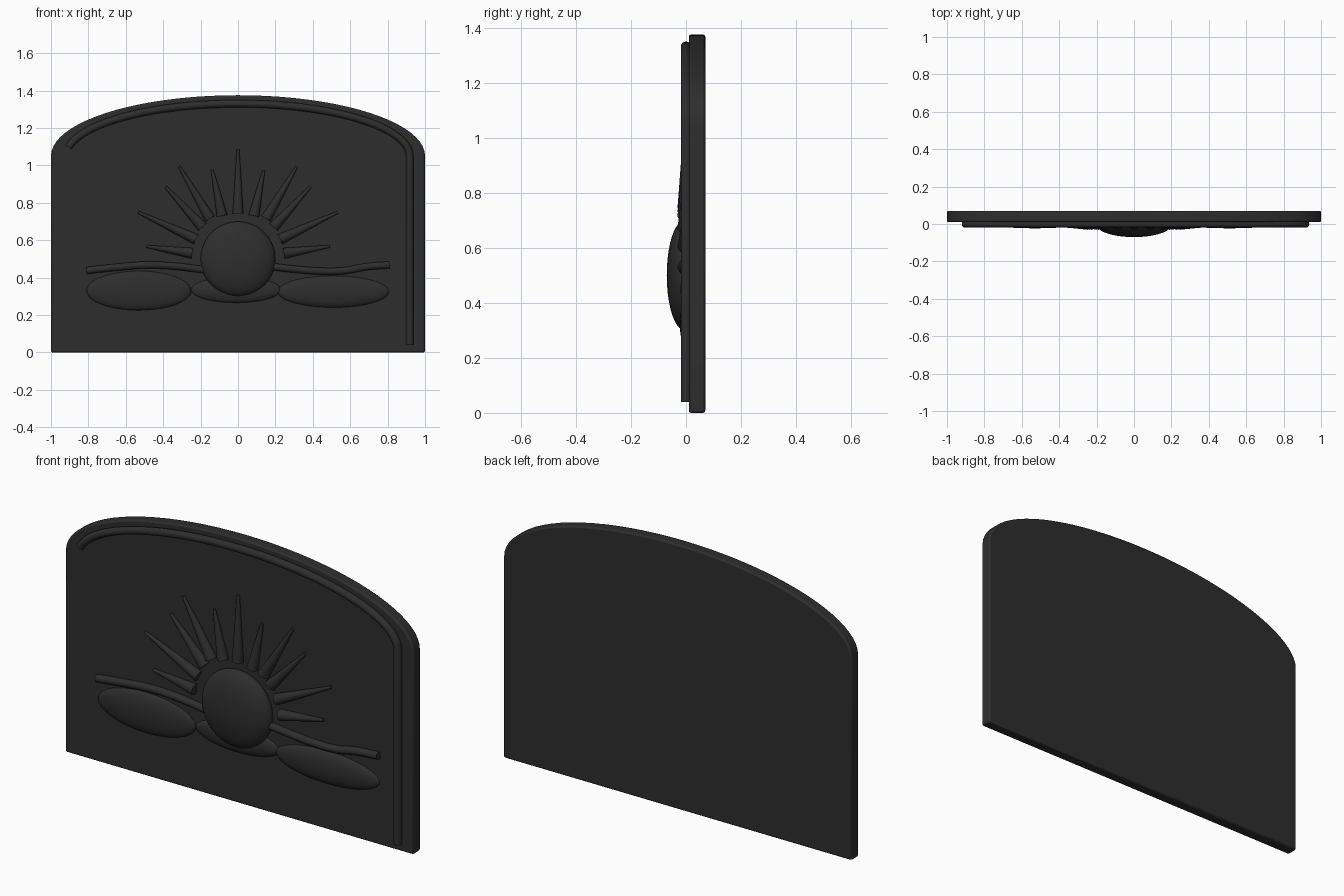
import bpy
import bmesh
from math import sin, cos, pi
from mathutils import Vector

cube = bpy.data.objects.get("Cube")
if cube:
    bpy.data.objects.remove(cube, do_unlink=True)

charcoal = bpy.data.materials.new("charcoal")
charcoal.use_nodes = True
colour = (0.027, 0.027, 0.027, 1)
charcoal.diffuse_color = colour
charcoal.node_tree.nodes["Principled BSDF"].inputs["Base Color"].default_value = colour


def finish(obj, name, angle=0.7):
    obj.name = name
    obj.data.materials.clear()
    obj.data.materials.append(charcoal)
    bpy.ops.object.select_all(action="DESELECT")
    obj.select_set(True)
    bpy.context.view_layer.objects.active = obj
    bpy.ops.object.shade_smooth_by_angle(angle=angle)
    return obj


def arch(a, b, base, start, end, steps):
    """Points on an elliptical arch, as (x, z)."""
    return [(a * cos(t), base + b * sin(t))
            for t in (start + (end - start) * i / steps for i in range(steps + 1))]


def tube(name, points, radius, y, smooth=False):
    curve = bpy.data.curves.new(name, "CURVE")
    curve.dimensions = "3D"
    curve.bevel_depth = radius
    curve.bevel_resolution = 3
    curve.use_fill_caps = True
    if smooth:
        spline = curve.splines.new("BEZIER")
        spline.bezier_points.add(len(points) - 1)
        for p, (x, z) in zip(spline.bezier_points, points):
            p.co = (x, y, z)
            p.handle_left_type = p.handle_right_type = "AUTO"
        spline.resolution_u = 6
    else:
        spline = curve.splines.new("POLY")
        spline.points.add(len(points) - 1)
        for p, (x, z) in zip(spline.points, points):
            p.co = (x, y, z, 1)
    obj = bpy.data.objects.new(name, curve)
    bpy.context.collection.objects.link(obj)
    bpy.ops.object.select_all(action="DESELECT")
    obj.select_set(True)
    bpy.context.view_layer.objects.active = obj
    bpy.ops.object.convert(target="MESH")
    return finish(bpy.context.object, name)


def ellipsoid(name, centre, size):
    bpy.ops.mesh.primitive_uv_sphere_add(segments=40, ring_count=20, location=centre)
    obj = bpy.context.object
    obj.scale = size
    bpy.ops.object.transform_apply(location=False, rotation=False, scale=True)
    return finish(obj, name, 1.2)


def ray(name, base, tip):
    a, b = Vector((base[0], -0.002, base[1])), Vector((tip[0], 0.002, tip[1]))
    bpy.ops.mesh.primitive_cone_add(vertices=16, radius1=0.029, radius2=0.007,
                                    depth=(b - a).length, location=(a + b) / 2)
    obj = bpy.context.object
    obj.rotation_euler = (b - a).to_track_quat("Z", "Y").to_euler()
    return finish(obj, name)


# Arched slab
bm = bmesh.new()
outline = [(-1, 0), (1, 0)] + arch(1, 0.325, 1.05, 0, pi, 40)
face = bm.faces.new([bm.verts.new((x, 0.01, z)) for x, z in outline])
extruded = bmesh.ops.extrude_face_region(bm, geom=[face])
moved = [v for v in extruded["geom"] if isinstance(v, bmesh.types.BMVert)]
bmesh.ops.translate(bm, verts=moved, vec=(0, 0.06, 0))
bmesh.ops.recalc_face_normals(bm, faces=bm.faces)
mesh = bpy.data.meshes.new("arched_slab")
bm.to_mesh(mesh)
bm.free()
slab = bpy.data.objects.new("arched_slab", mesh)
bpy.context.collection.objects.link(slab)
bevel = slab.modifiers.new("soft_edges", "BEVEL")
bevel.width = 0.008
bevel.segments = 2
finish(slab, "arched_slab")

# Raised border: up the model's left side and over the arch
tube("border", [(0.918, 0.04)] + arch(0.918, 0.28, 1.05, 0, pi - 0.17, 40), 0.02, 0)

# Sun and its rays
ellipsoid("sun", (0, -0.005, 0.5), (0.2, 0.065, 0.2))
ray("ray_centre", (0, 0.743), (0, 1.087))
rays = [((0.085, 0.73), (0.138, 0.975)),
        ((0.15, 0.715), (0.315, 0.995)),
        ((0.19, 0.67), (0.387, 0.885)),
        ((0.225, 0.605), (0.535, 0.75)),
        ((0.245, 0.53), (0.49, 0.567))]
for i, (base, tip) in enumerate(rays, 1):
    for side, s in (("left", 1), ("right", -1)):
        ray(f"ray_{side}_{i}", (s * base[0], base[1]), (s * tip[0], tip[1]))

# Wavy horizon on both sides of the sun
tube("horizon_right", [(-0.81, 0.438), (-0.65, 0.455), (-0.5, 0.467),
                       (-0.35, 0.462), (-0.17, 0.44)], 0.02, 0, True)
tube("horizon_left", [(0.17, 0.46), (0.3, 0.445), (0.45, 0.434),
                      (0.57, 0.437), (0.68, 0.457), (0.81, 0.468)], 0.02, 0, True)

# Low mounds below the horizon
ellipsoid("mound_right", (-0.53, 0.01, 0.33), (0.28, 0.033, 0.105))
ellipsoid("mound_middle", (-0.01, 0.01, 0.335), (0.24, 0.028, 0.07))
ellipsoid("mound_left", (0.51, 0.01, 0.325), (0.298, 0.033, 0.085))
